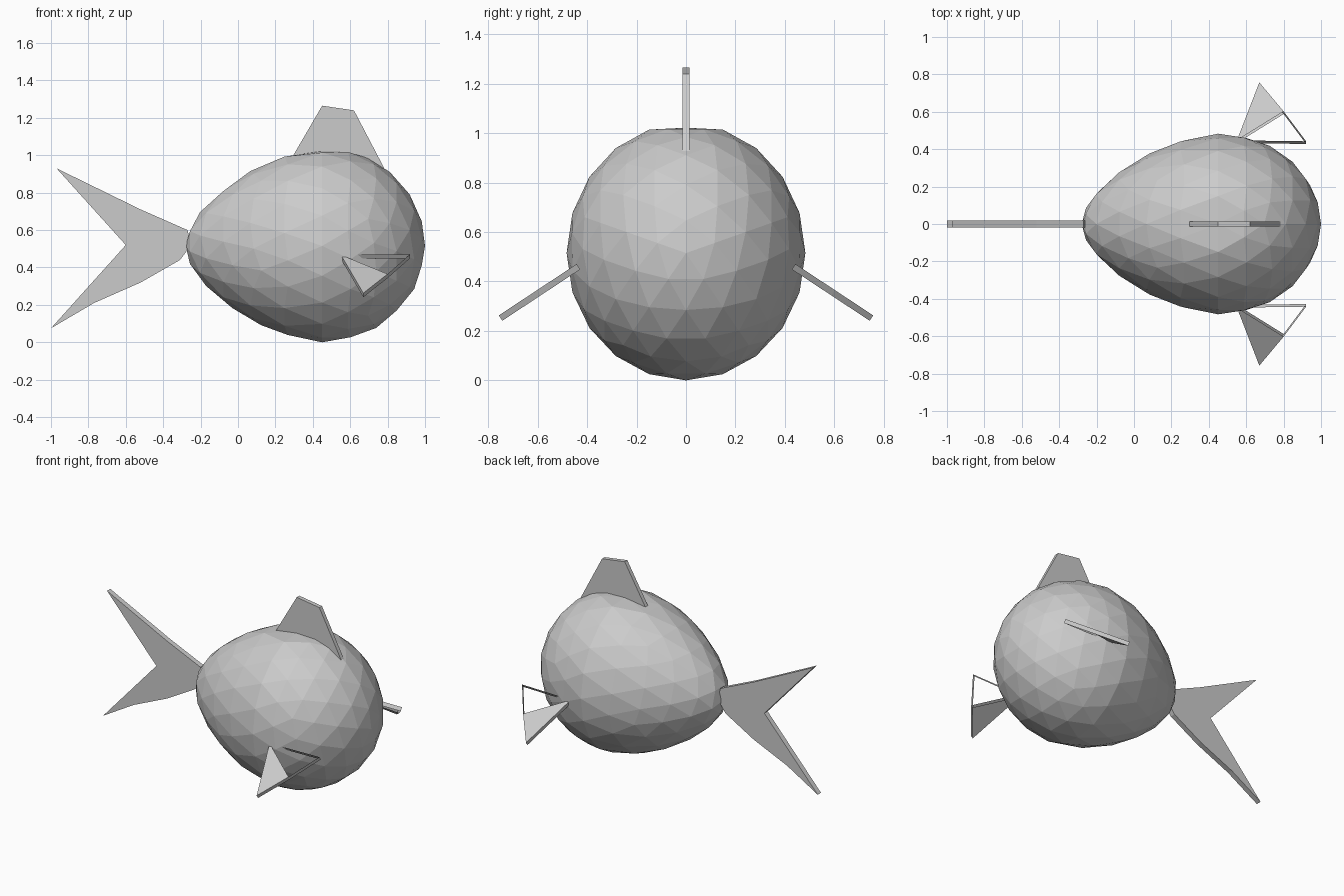
import bpy, bmesh, math
from mathutils import Vector

if "Cube" in bpy.data.objects:
    bpy.data.objects.remove(bpy.data.objects["Cube"])


def make_object(name, bm):
    bmesh.ops.recalc_face_normals(bm, faces=bm.faces[:])
    mesh = bpy.data.meshes.new(name)
    bm.to_mesh(mesh)
    bm.free()
    obj = bpy.data.objects.new(name, mesh)
    bpy.context.collection.objects.link(obj)
    return obj


def flat_fin(name, outline, thickness):
    """Upright plate from an x/z outline, centred on y = 0."""
    bm = bmesh.new()
    face = bm.faces.new([bm.verts.new((x, -thickness / 2, z)) for x, z in outline])
    new = bmesh.ops.extrude_face_region(bm, geom=[face])["geom"]
    bmesh.ops.translate(bm, vec=(0, thickness, 0),
                        verts=[v for v in new if isinstance(v, bmesh.types.BMVert)])
    bmesh.ops.triangulate(bm, faces=[f for f in bm.faces if len(f.verts) > 4])
    make_object(name, bm)


def side_fin(name, side):
    """Sloping plate; its front triangle is only a thin open rim."""
    bm = bmesh.new()
    offset = Vector((0, 0.55, 0.83)) * 0.013
    rings = []
    for s in (1, -1):
        ring = []
        for x, y in ((0.55, 0.44), (0.67, 0.75), (0.80, 0.595), (0.92, 0.435)):
            p = Vector((x, y, 0.46 - 0.66 * (y - 0.435))) + offset * s
            p.y *= side
            ring.append(bm.verts.new(p))
        rings.append(ring)
    for ring in rings:
        bm.faces.new(ring[:3])
    a, b = rings
    for i in range(4):
        j = (i + 1) % 4
        bm.faces.new((a[i], a[j], b[j], b[i]))
    make_object(name, bm)


# Body: faceted egg, poles at nose and tail, tapered to the rear
bm = bmesh.new()
bmesh.ops.create_icosphere(bm, subdivisions=3, radius=1)
for v in bm.verts:
    u, side, up = v.co.z, -v.co.y, v.co.x
    taper = 1 if u > 0 else 1 - 0.27 * abs(u) ** 1.5
    x = 0.45 + u * (0.55 if u > 0 else 0.73)
    z = 0.515 + up * taper * (0.525 if up > 0 else 0.515)
    v.co = (x, side * taper * 0.483, min(z, 1.022))
make_object("body", bm)

# Forked tail and top fin
flat_fin("tail_fin", [(-0.97, 0.93), (-0.52, 0.71), (-0.27, 0.60), (-0.25, 0.52),
                      (-0.31, 0.44), (-0.52, 0.32), (-0.77, 0.21), (-1.0, 0.075),
                      (-0.60, 0.52)], 0.035)
flat_fin("top_fin", [(0.29, 0.99), (0.45, 1.265), (0.62, 1.24), (0.79, 0.915),
                     (0.55, 0.93)], 0.028)

# Side fins
side_fin("left_side_fin", 1)
side_fin("right_side_fin", -1)
